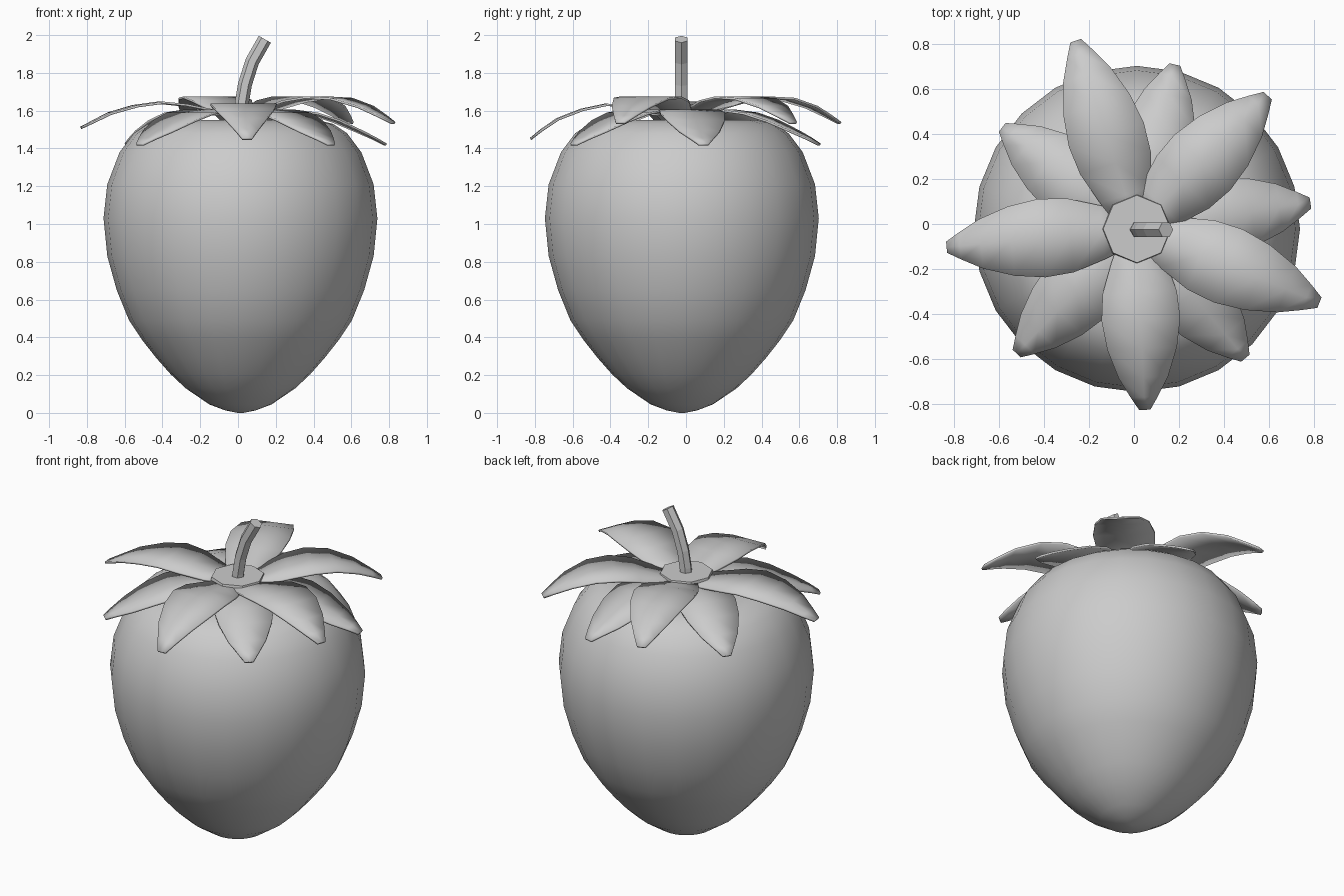
import bpy, bmesh, math
from mathutils import Vector

if "Cube" in bpy.data.objects:
    bpy.data.objects.remove(bpy.data.objects["Cube"])

CX, CY = 0.013, -0.022


def finish(name, bm, smooth=None):
    bmesh.ops.recalc_face_normals(bm, faces=bm.faces)
    me = bpy.data.meshes.new(name)
    bm.to_mesh(me)
    bm.free()
    ob = bpy.data.objects.new(name, me)
    bpy.context.collection.objects.link(ob)
    if smooth:
        bpy.ops.object.select_all(action='DESELECT')
        ob.select_set(True)
        bpy.context.view_layer.objects.active = ob
        bpy.ops.object.shade_smooth_by_angle(angle=math.radians(smooth))
    return ob


def loft(bm, rings):
    """Skin a stack of equal closed rings and cap both ends."""
    loops = [[bm.verts.new(p) for p in r] for r in rings]
    n = len(loops[0])
    for a, b in zip(loops, loops[1:]):
        for i in range(n):
            j = (i + 1) % n
            bm.faces.new((a[i], a[j], b[j], b[i]))
    bm.faces.new(loops[0])
    bm.faces.new(loops[-1])


def circle(r, z, n):
    return [(CX + r * math.cos(2 * math.pi * i / n),
             CY + r * math.sin(2 * math.pi * i / n), z) for i in range(n)]


# Fruit body: revolved profile (radius, height)
profile = [(0.015, 0.0), (0.08, 0.013), (0.165, 0.045), (0.29, 0.13),
           (0.37, 0.205), (0.445, 0.29), (0.52, 0.385), (0.59, 0.49),
           (0.655, 0.65), (0.705, 0.83), (0.725, 1.03), (0.705, 1.21),
           (0.64, 1.38), (0.565, 1.48), (0.49, 1.53), (0.41, 1.55), (0.2, 1.55)]
bm = bmesh.new()
loft(bm, [circle(r, z, 24) for r, z in profile])
finish("fruit_body", bm, 40)

# Calyx disc that joins the leaves
bm = bmesh.new()
loft(bm, [circle(r, z, 8) for r, z in [(0.10, 1.54), (0.155, 1.595), (0.15, 1.618)]])
finish("calyx_disc", bm)

# Stem: hexagon swept along a bend
path = [(0.015, 1.58), (0.02, 1.64), (0.037, 1.74), (0.075, 1.86), (0.142, 1.978)]
bm = bmesh.new()
rings = []
for k, (x, z) in enumerate(path):
    a, b = path[max(k - 1, 0)], path[min(k + 1, len(path) - 1)]
    t = Vector((b[0] - a[0], 0, b[1] - a[1])).normalized()
    side = Vector((t.z, 0, -t.x))
    rings.append([Vector((x, CY - 0.003, z)) + side * 0.037 * math.cos(i * math.pi / 3)
                  + Vector((0, 0.037 * math.sin(i * math.pi / 3), 0)) for i in range(6)])
loft(bm, rings)
finish("stem", bm)

# Leaf outline: (fraction of length, half width)
outline = [(0.06, 0.08), (0.18, 0.12), (0.35, 0.165), (0.5, 0.175),
           (0.66, 0.155), (0.82, 0.11), (0.93, 0.06), (1.0, 0.025)]
HIGH = [1.595, 1.61, 1.655, 1.675, 1.668, 1.625, 1.575, 1.54]
MID = [1.59, 1.605, 1.63, 1.637, 1.61, 1.56, 1.50, 1.455]
LOW = [1.58, 1.59, 1.605, 1.59, 1.55, 1.495, 1.455, 1.425]


def leaf(name, angle, length, heights, width=1.0):
    a = math.radians(angle)
    out = Vector((math.cos(a), math.sin(a), 0))
    side = Vector((-out.y, out.x, 0))
    bm = bmesh.new()
    rows = []
    for (f, w), z in zip(outline, heights):
        c = Vector((CX, CY, z)) + out * f * length
        rows.append([bm.verts.new(c + side * s * w * width) for s in (-1, 0, 1)])
    for r, q in zip(rows, rows[1:]):
        for i in range(2):
            bm.faces.new((r[i], q[i], q[i + 1], r[i + 1]))
    ob = finish(name, bm, 30)
    mod = ob.modifiers.new("thickness", 'SOLIDIFY')
    mod.thickness = 0.012


# Upper leaves, then the shorter lower ones between them
upper = [(185.5, 0.85, MID), (108, 0.88, HIGH), (45.5, 0.83, HIGH),
         (-22, 0.875, HIGH), (-87.5, 0.805, MID)]
lower = [(143, 0.75), (77, 0.75), (8.5, 0.78), (-50, 0.75), (-134, 0.77)]
for i, (ang, ln, h) in enumerate(upper):
    leaf(f"upper_leaf_{i + 1}", ang, ln, [z + 0.06 * (j / 7) ** 2 for j, z in enumerate(h)]
         if i == 0 else h)
for i, (ang, ln) in enumerate(lower):
    leaf(f"lower_leaf_{i + 1}", ang, ln, LOW, 0.98)
